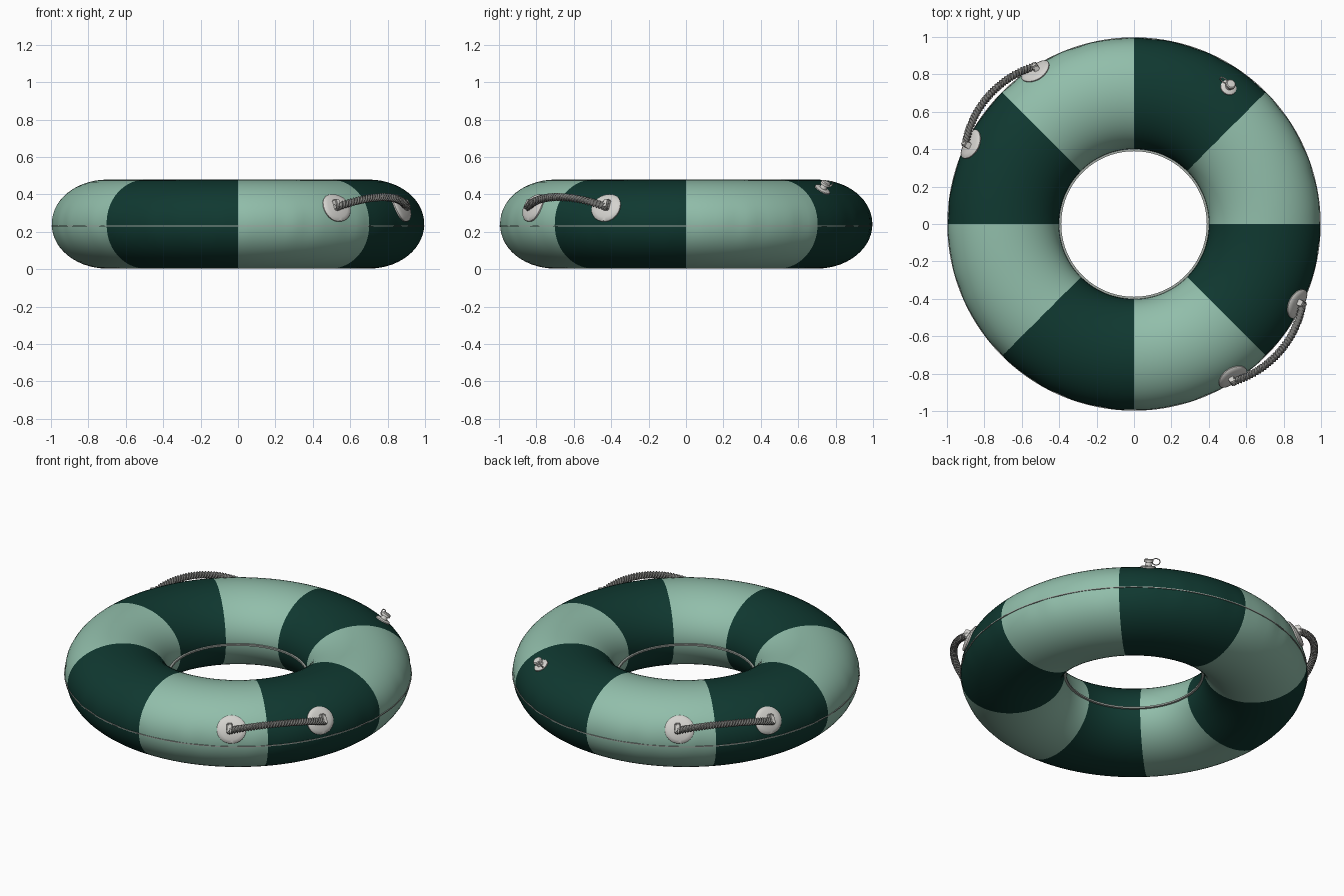
import bpy, bmesh, math
from mathutils import Vector, Matrix

if "Cube" in bpy.data.objects:
    bpy.data.objects.remove(bpy.data.objects["Cube"])

RC, A, B, ZC = 0.699, 0.298, 0.238, 0.241   # tube centre radius, half width, half height, centre z


def mat(name, col):
    m = bpy.data.materials.new(name)
    m.diffuse_color = (*col, 1)
    m.use_nodes = True
    m.node_tree.nodes["Principled BSDF"].inputs["Base Color"].default_value = m.diffuse_color
    return m


DARK = mat("dark green vinyl", (0.005, 0.040, 0.030))
LIGHT = mat("light green vinyl", (0.285, 0.515, 0.405))
PLATE = mat("off white plastic", (0.66, 0.65, 0.62))
ROPE = mat("grey rope", (0.20, 0.20, 0.19))
SEAM = mat("seam grey", (0.36, 0.40, 0.37))


def grid_object(name, fn, nu, nv, mats, close_u=True, close_v=True, rule=None, angle=40):
    """Mesh from fn(i, j) on an nu x nv grid; open u ends are capped."""
    bm = bmesh.new()
    vs = [[bm.verts.new(fn(i, j)) for j in range(nv)] for i in range(nu)]
    for i in range(nu if close_u else nu - 1):
        for j in range(nv if close_v else nv - 1):
            i2, j2 = (i + 1) % nu, (j + 1) % nv
            f = bm.faces.new((vs[i][j], vs[i2][j], vs[i2][j2], vs[i][j2]))
            if rule:
                f.material_index = rule(i, j)
    if not close_u:
        bm.faces.new(vs[0])
        bm.faces.new(vs[-1])
    bmesh.ops.recalc_face_normals(bm, faces=bm.faces)
    return finish(name, bm, mats, angle)


def finish(name, bm, mats, angle=40):
    me = bpy.data.meshes.new(name)
    bm.to_mesh(me)
    bm.free()
    ob = bpy.data.objects.new(name, me)
    bpy.context.collection.objects.link(ob)
    for m in mats:
        me.materials.append(m)
    bpy.ops.object.select_all(action='DESELECT')
    ob.select_set(True)
    bpy.context.view_layer.objects.active = ob
    bpy.ops.object.shade_smooth_by_angle(angle=math.radians(angle))
    return ob


def polar(r, th, z):
    return Vector((r * math.cos(th), r * math.sin(th), z))


def surface(th, ph, off=0.0):
    """Point on the tube, pushed out along the normal."""
    n = Vector((math.cos(ph) / A, math.sin(ph) / B)).normalized()
    return polar(RC + A * math.cos(ph) + off * n.x, th, ZC + B * math.sin(ph) + off * n.y)


def frame(th, ph, off=0.0):
    """Matrix on the surface: x tangent, y up the tube, z outward."""
    n = (surface(th, ph, 1) - surface(th, ph)).normalized()
    t = Vector((-math.sin(th), math.cos(th), 0))
    m = Matrix((t, n.cross(t), n)).transposed().to_4x4()
    m.translation = surface(th, ph, off)
    return m


# Inflated ring: eight coloured sectors, faint puckers beside the outer seam
NU, NV = 192, 56


def ring_point(i, j):
    th, ph = 2 * math.pi * i / NU, 2 * math.pi * j / NV
    pucker = 0.5 + 0.3 * math.sin(31 * th) + 0.2 * math.sin(47 * th + 1)
    near = math.exp(-(math.sin(ph) / 0.35) ** 2) if math.cos(ph) > 0 else 0
    return surface(th, ph, -0.005 * pucker * near)


grid_object("inflated_ring", ring_point, NU, NV, [LIGHT, DARK],
            rule=lambda i, j: (i * 8 // NU) % 2, angle=60)


# Welded seams, outside and inside
def seam(name, r0, r1, h):
    prof = [(r0, -h), (r1, -h), (r1, h), (r0, h)]
    grid_object(name, lambda i, j: polar(prof[j][0], 2 * math.pi * i / NU, 0.231 + prof[j][1]),
                NU, 4, [SEAM])


seam("outer_seam", 0.985, 0.998, 0.003)
seam("inner_seam", 0.389, 0.410, 0.005)


# Domed patch hugging the tube
def patch(name, th0, z, radius):
    m = frame(th0, math.asin((z - ZC) / B))
    prof = [(1.0, -0.006), (1.0, 0.006), (0.93, 0.011), (0.7, 0.013), (0.35, 0.015), (0.02, 0.015)]

    def point(i, j):
        k, off = prof[i]
        a = 2 * math.pi * j / 32
        p = m @ Vector((k * radius * math.cos(a), k * radius * math.sin(a), 0))
        ph = math.atan2((p.z - ZC) / B, (math.hypot(p.x, p.y) - RC) / A)
        return surface(math.atan2(p.y, p.x), ph, off)
    grid_object(name, point, len(prof), 32, [PLATE], close_u=False)


# Bracket holding the rope end
def bracket(name, th0, z):
    bm = bmesh.new()
    bmesh.ops.create_cube(bm, size=1)
    for v in bm.verts:
        taper = 0.75 if v.co.z > 0 else 1
        v.co = Vector((v.co.x * 0.036 * taper, v.co.y * 0.066 * taper, v.co.z * 0.036))
    bmesh.ops.bevel(bm, geom=bm.edges[:], offset=0.005, segments=2, affect='EDGES')
    bm.transform(frame(th0, math.asin((z - ZC) / B), 0.024))
    finish(name, bm, [PLATE])


# Twisted three-strand rope bowed between the brackets
def rope(name, mid):
    n, sides, half = 340, 15, math.radians(16.8)

    def path(s):
        return polar(1.036 - 0.042 * s * s, mid + half * s, 0.385 - 0.055 * s * s)

    def point(i, j):
        s = -1 + 2 * i / (n - 1)
        d = (path(s + 0.01) - path(s - 0.01)).normalized()
        x = d.cross(Vector((0, 0, 1))).normalized()
        y = x.cross(d)
        a = 2 * math.pi * j / sides
        r = 0.0185 + 0.0035 * math.cos(3 * a - 2 * math.pi * 38 * i / n)
        return path(s) + r * (x * math.cos(a) + y * math.sin(a))
    grid_object(name, point, n, sides, [ROPE], close_u=False, angle=70)


for side, mid in (("front", -41.6), ("back", 138.4)):
    mid = math.radians(mid)
    rope(side + "_rope_handle", mid)
    for end, s in (("left", -1), ("right", 1)):
        patch(f"{side}_{end}_patch", mid + s * math.radians(15.6), 0.33, 0.084)
        bracket(f"{side}_{end}_bracket", mid + s * math.radians(16.2), 0.335)

# Inflation valve: flange, stem and cap turned as one profile
VM = frame(math.radians(55.3), math.acos(0.188 / A))
PROF = [(0.044, -0.008), (0.044, 0.004), (0.038, 0.008), (0.020, 0.010), (0.017, 0.028),
        (0.027, 0.030), (0.027, 0.043), (0.022, 0.048), (0.004, 0.049)]
grid_object("valve", lambda i, j: VM @ Vector((PROF[i][0] * math.cos(j * math.pi / 12),
            PROF[i][0] * math.sin(j * math.pi / 12), PROF[i][1])),
            len(PROF), 24, [PLATE], close_u=False)


# Cap tether loop beside the valve
def loop_point(i, j):
    a, b = 2 * math.pi * i / 28, 2 * math.pi * j / 8
    r = 0.023 + 0.0035 * math.cos(b)
    return VM @ Vector((0.043 + r * math.cos(a), 0.0035 * math.sin(b), 0.034 + r * 0.8 * math.sin(a)))


grid_object("valve_tether_loop", loop_point, 28, 8, [PLATE])
